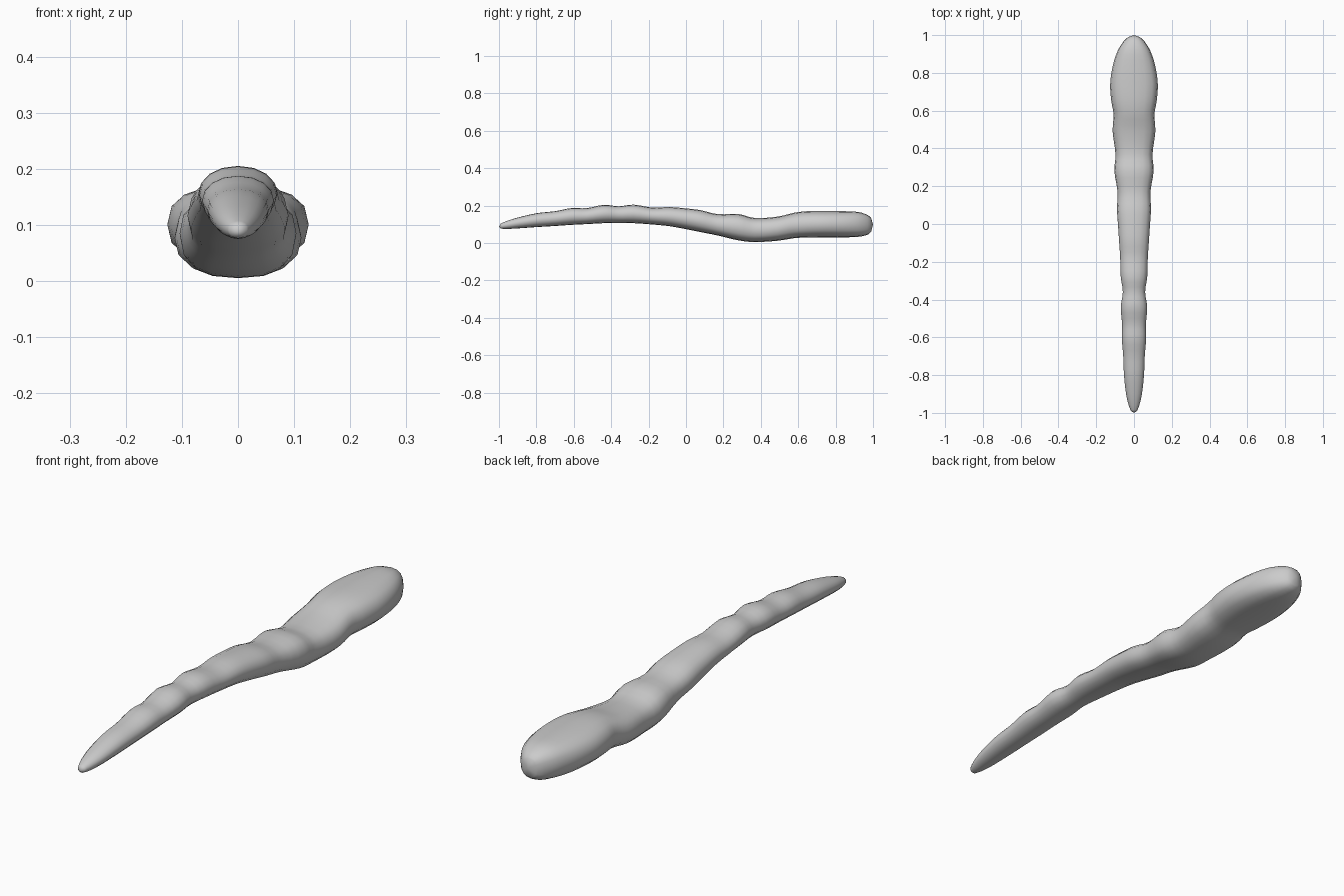
import bpy, bmesh, math

if "Cube" in bpy.data.objects:
    bpy.data.objects.remove(bpy.data.objects["Cube"])

SIDES = 16
STEPS = 3

# Stations along the body: y, half width, bottom z, top z
STATIONS = [
    (-0.99, 0.016, 0.077, 0.104), (-0.96, 0.028, 0.075, 0.117),
    (-0.90, 0.042, 0.078, 0.136), (-0.80, 0.053, 0.085, 0.159),
    (-0.70, 0.057, 0.091, 0.170), (-0.61, 0.064, 0.097, 0.187),
    (-0.53, 0.063, 0.101, 0.186), (-0.44, 0.070, 0.106, 0.204),
    (-0.36, 0.059, 0.108, 0.196), (-0.28, 0.070, 0.106, 0.205),
    (-0.18, 0.073, 0.099, 0.189), (-0.09, 0.079, 0.090, 0.192),
    (0.00, 0.085, 0.074, 0.185), (0.08, 0.090, 0.058, 0.175),
    (0.17, 0.087, 0.040, 0.154), (0.28, 0.104, 0.014, 0.155),
    (0.37, 0.098, 0.005, 0.133), (0.49, 0.113, 0.012, 0.141),
    (0.58, 0.108, 0.026, 0.162), (0.65, 0.120, 0.029, 0.170),
    (0.74, 0.126, 0.030, 0.171), (0.84, 0.112, 0.030, 0.170),
    (0.92, 0.085, 0.033, 0.166), (0.97, 0.053, 0.044, 0.150),
    (0.99, 0.030, 0.060, 0.133),
]


def smooth(points, steps):
    """Catmull-Rom curve through the stations."""
    out = []
    last = len(points) - 1
    for i in range(last):
        a, b, c, d = (points[max(0, min(last, i + k))] for k in (-1, 0, 1, 2))
        for s in range(steps):
            t = s / steps
            out.append([0.5 * (2 * q + (r - p) * t + (2 * p - 5 * q + 4 * r - w) * t * t
                               + (3 * q - p - 3 * r + w) * t ** 3)
                        for p, q, r, w in zip(a, b, c, d)])
    return out + [list(points[last])]


def power(v, e):
    return math.copysign(abs(v) ** e, v)


# Body: rounded-oval rings lofted from thin tip to broad end
bm = bmesh.new()
rings = []
for y, w, lo, hi in smooth(STATIONS, STEPS):
    e = 2 / (2.1 + 0.4 * max(0, min(1, (y + 0.2) / 0.5)))   # broad end is squarer
    ring = []
    for k in range(SIDES):
        a = 2 * math.pi * k / SIDES
        ring.append(bm.verts.new((w * power(math.cos(a), e), y,
                                  (lo + hi) / 2 + (hi - lo) / 2 * power(math.sin(a), e))))
    rings.append(ring)
for r0, r1 in zip(rings, rings[1:]):
    for k in range(SIDES):
        n = (k + 1) % SIDES
        bm.faces.new((r0[k], r0[n], r1[n], r1[k]))

# Rounded end caps
for ring, y, z in ((rings[0], -1.0, 0.088), (rings[-1], 1.0, 0.098)):
    tip = bm.verts.new((0, y, z))
    for k in range(SIDES):
        bm.faces.new((ring[k], ring[(k + 1) % SIDES], tip))
bmesh.ops.recalc_face_normals(bm, faces=bm.faces)
for f in bm.faces:
    f.smooth = True

mesh = bpy.data.meshes.new("tapered_body")
bm.to_mesh(mesh)
bm.free()
body = bpy.data.objects.new("tapered_body", mesh)
bpy.context.collection.objects.link(body)

grey = bpy.data.materials.new("light_grey")
grey.diffuse_color = (0.6, 0.6, 0.6, 1)
grey.use_nodes = True
grey.node_tree.nodes["Principled BSDF"].inputs["Base Color"].default_value = grey.diffuse_color
mesh.materials.append(grey)
